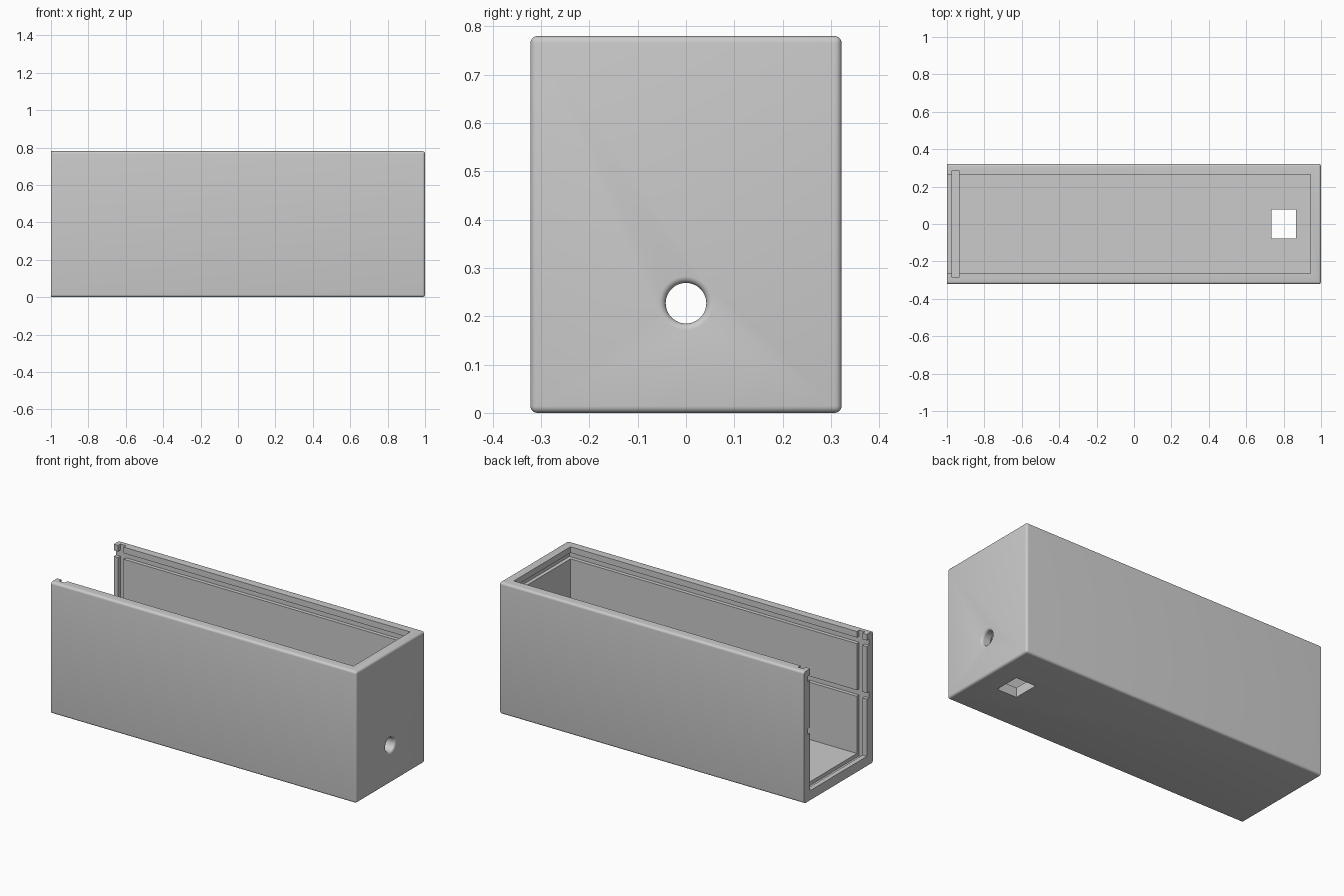
import bpy, bmesh, math
from mathutils import Vector, Matrix

cube = bpy.data.objects.get("Cube")
if cube:
    bpy.data.objects.remove(cube, do_unlink=True)

L, W, H = 1.0, 0.322, 0.78        # half length, half width, height
WALL, DEPTH, ROUND = 0.057, 0.022, 0.014
IN_X, IN_Y = L - WALL, W - WALL   # cavity limits

grey = bpy.data.materials.new("plain grey")
grey.use_nodes = True
colour = (0.6, 0.6, 0.6, 1)
grey.diffuse_color = colour
grey.node_tree.nodes["Principled BSDF"].inputs["Base Color"].default_value = colour


def make_object(name, bm):
    bmesh.ops.recalc_face_normals(bm, faces=bm.faces)
    mesh = bpy.data.meshes.new(name)
    bm.to_mesh(mesh)
    bm.free()
    mesh.materials.append(grey)
    obj = bpy.data.objects.new(name, mesh)
    bpy.context.collection.objects.link(obj)
    return obj


def box_mesh(x, y, z):
    bm = bmesh.new()
    bmesh.ops.create_cube(bm, size=1)
    size = Vector((x[1] - x[0], y[1] - y[0], z[1] - z[0]))
    centre = Vector((sum(x), sum(y), sum(z))) / 2
    bmesh.ops.transform(bm, matrix=Matrix.Translation(centre) @ Matrix.Diagonal(size).to_4x4(), verts=bm.verts)
    return bm


def box(name, x, half_y, z):
    return make_object(name, box_mesh(x, (-half_y, half_y), z))


# Outer block, rounded everywhere except around the open end
bm = box_mesh((-L, L), (-W, W), (0, H))
edges = [e for e in bm.edges if any(v.co.x > 0 for v in e.verts)]
bmesh.ops.bevel(bm, geom=edges, offset=ROUND, segments=5, profile=0.5, affect='EDGES')
case = make_object("case", bm)

# Cavity, sliding lid and shelf grooves, end panel slot, square floor opening
cutters = [
    box("cavity_cutter", (-1.1, IN_X), IN_Y, (WALL, 1)),
    box("lid_groove_cutter", (-1.15, IN_X + DEPTH), IN_Y + DEPTH, (0.708, 0.744)),
    box("shelf_groove_cutter", (-1.2, IN_X + DEPTH), IN_Y + DEPTH, (0.396, 0.432)),
    box("panel_slot_cutter", (-0.972, -0.935), IN_Y + DEPTH, (WALL - DEPTH, 1.1)),
    box("floor_opening_cutter", (0.735, 0.865), 0.077, (-0.1, 0.2)),
]

# Round cable hole with a softened outer rim
radius, rim = 0.042, 0.014
profile = [(0.85, 0), (0.85, radius)]
for i in range(7):
    a = math.pi / 2 * i / 6
    profile.append((L - rim + rim * math.sin(a), radius + rim * (1 - math.cos(a))))
profile += [(1.05, radius + rim), (1.05, 0)]
bm = bmesh.new()
verts = [bm.verts.new((x, 0, r)) for x, r in profile]
line = [bm.edges.new(pair) for pair in zip(verts, verts[1:])]
bmesh.ops.spin(bm, geom=verts + line, cent=(0, 0, 0), axis=(1, 0, 0),
               angle=2 * math.pi, steps=48)
bmesh.ops.remove_doubles(bm, verts=bm.verts, dist=0.0001)
bmesh.ops.translate(bm, verts=bm.verts, vec=(0, 0, 0.227))
cutters.append(make_object("cable_hole_cutter", bm))

# Carve the case, then discard the cutters
bpy.ops.object.select_all(action='DESELECT')
bpy.context.view_layer.objects.active = case
case.select_set(True)
for cutter in cutters:
    cutter.hide_render = True
    mod = case.modifiers.new(cutter.name, 'BOOLEAN')
    mod.operation, mod.solver, mod.object = 'DIFFERENCE', 'EXACT', cutter
    bpy.ops.object.modifier_apply(modifier=mod.name)
for cutter in cutters:
    bpy.data.objects.remove(cutter, do_unlink=True)

bpy.ops.object.shade_smooth_by_angle(angle=math.radians(30))
